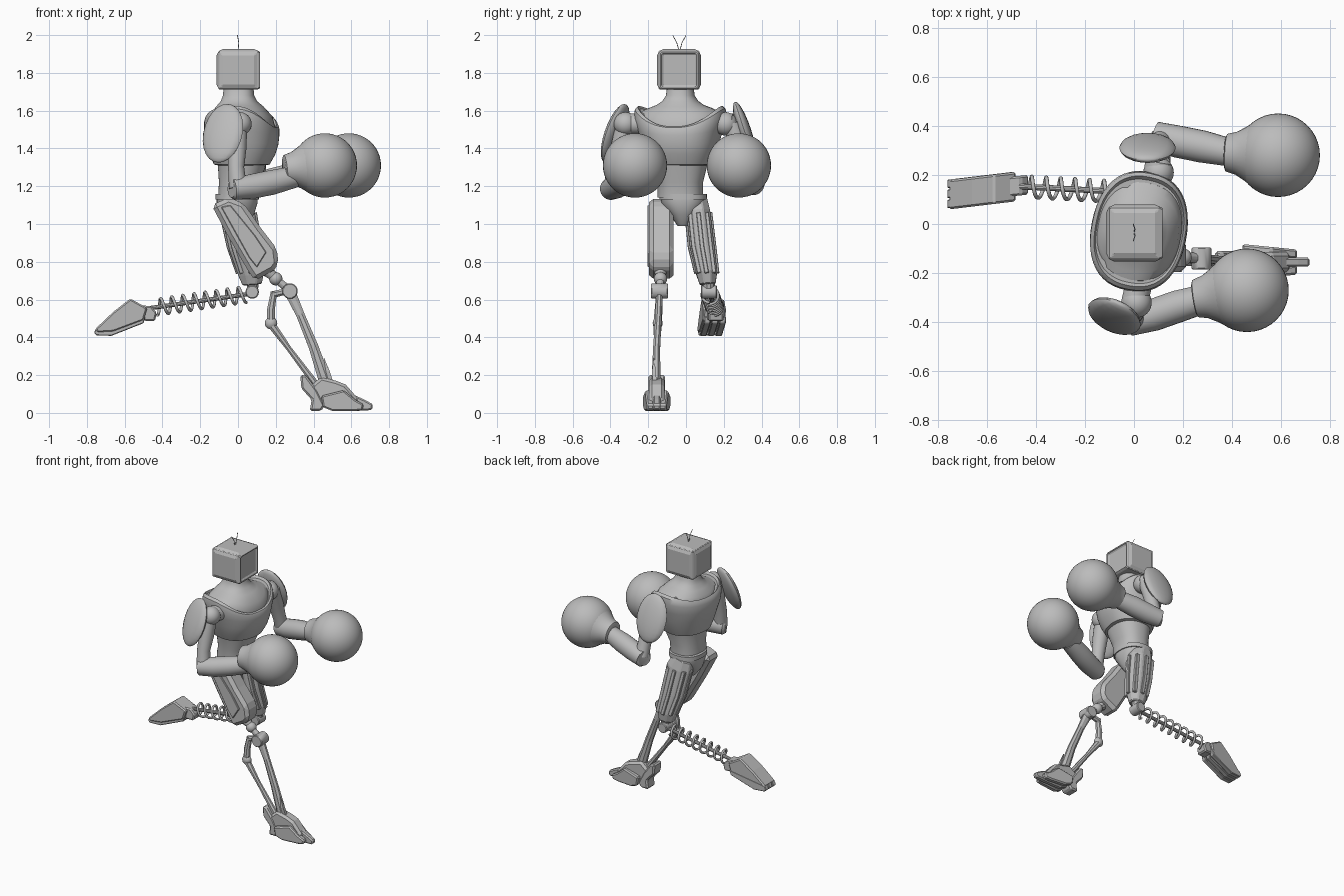
import bpy, bmesh, math
from mathutils import Vector, Matrix

if "Cube" in bpy.data.objects:
    bpy.data.objects.remove(bpy.data.objects["Cube"])

grey = bpy.data.materials.new("plain_grey")
grey.use_nodes = True
grey.diffuse_color = (0.5, 0.5, 0.5, 1)
grey.node_tree.nodes["Principled BSDF"].inputs["Base Color"].default_value = (0.5, 0.5, 0.5, 1)


def finish(name, bm, smooth=True, bevel=0):
    bmesh.ops.recalc_face_normals(bm, faces=bm.faces)
    mesh = bpy.data.meshes.new(name)
    bm.to_mesh(mesh)
    bm.free()
    mesh.materials.append(grey)
    ob = bpy.data.objects.new(name, mesh)
    bpy.context.collection.objects.link(ob)
    if bevel:
        mod = ob.modifiers.new("bevel", 'BEVEL')
        mod.width, mod.segments = bevel, 1
    if smooth:
        bpy.ops.object.select_all(action='DESELECT')
        ob.select_set(True)
        bpy.context.view_layer.objects.active = ob
        bpy.ops.object.shade_smooth_by_angle(angle=math.radians(35))
    return ob


def skin(bm, rings):
    """Join rings of points into a closed skin."""
    loops = [[bm.verts.new(p) for p in ring] for ring in rings]
    n = len(loops[0])
    for a, b in zip(loops, loops[1:]):
        for i in range(n):
            j = (i + 1) % n
            bm.faces.new((a[i], a[j], b[j], b[i]))
    bm.faces.new(loops[0])
    bm.faces.new(loops[-1])


def limb(name, stations, sides=20, smooth=True, bevel=0):
    """Tapered tube; each station is (x, y, z, radius in xz, radius along y)."""
    pts = [Vector(s[:3]) for s in stations]
    rings = []
    for i, s in enumerate(stations):
        t = (pts[min(i + 1, len(pts) - 1)] - pts[max(i - 1, 0)]).normalized()
        ref = Vector((0, 1, 0)) if abs(t.y) < 0.8 else Vector((1, 0, 0))
        side = (ref - t * ref.dot(t)).normalized()
        up = t.cross(side)
        ring = []
        for k in range(sides):
            a = 2 * math.pi * (k + 0.5) / sides
            ring.append(pts[i] + up * math.cos(a) * s[3] + side * math.sin(a) * s[-1])
        rings.append(ring)
    bm = bmesh.new()
    skin(bm, rings)
    return finish(name, bm, smooth, bevel)


def ball(name, at, r, scale=(1, 1, 1), turn=None, u=40, v=24):
    bm = bmesh.new()
    bmesh.ops.create_uvsphere(bm, u_segments=u, v_segments=v, radius=r)
    m = Matrix.Translation(at) @ (turn or Matrix()) @ Matrix.Diagonal((*scale, 1))
    bmesh.ops.transform(bm, matrix=m, verts=bm.verts)
    return finish(name, bm)


def prism(name, outline, y0, y1, bevel=0.01, shear=0):
    """Side outline in xz, extruded from y0 to y1."""
    bm = bmesh.new()
    x0 = sum(p[0] for p in outline) / len(outline)
    skin(bm, [[(x, y + shear * (x - x0), z) for x, z in outline] for y in (y0, y1)])
    return finish(name, bm, False, bevel)


def wire(name, points, r):
    cu = bpy.data.curves.new(name, 'CURVE')
    cu.dimensions, cu.bevel_depth, cu.bevel_resolution = '3D', r, 2
    cu.use_fill_caps = True
    sp = cu.splines.new('POLY')
    sp.points.add(len(points) - 1)
    for p, co in zip(sp.points, points):
        p.co = (*co, 1)
    cu.materials.append(grey)
    ob = bpy.data.objects.new(name, cu)
    bpy.context.collection.objects.link(ob)


def body(name, stations, cy=-0.03, twist=-11, n=48):
    """Rounded-box rings (z, centre x, rx, ry, front dip, back dip)."""
    rot = Matrix.Rotation(math.radians(twist), 3, 'Z')
    rings = []
    for z, cx, rx, ry, front, back in stations:
        ring = []
        for k in range(n):
            c, s = math.cos(2 * math.pi * k / n), math.sin(2 * math.pi * k / n)
            x = math.copysign(abs(c) ** 0.85, c) * rx
            y = math.copysign(abs(s) ** 0.85, s) * ry
            dip = (front if c > 0 else back) * c * c
            ring.append(rot @ Vector((x, y, 0)) + Vector((cx, cy, z - dip)))
        rings.append(ring)
    bm = bmesh.new()
    skin(bm, rings)
    return finish(name, bm)


# Torso: abdomen, chest shell with scooped neckline, neck, pelvis
body("abdomen", [(1.14, 0, .105, .12, 0, 0), (1.22, .005, .105, .12, 0, 0),
                 (1.30, .02, .125, .14, 0, 0), (1.36, .02, .13, .15, 0, 0)], twist=-5)
body("chest_shell", [(1.31, .02, .12, .14, 0, 0), (1.315, .02, .145, .16, 0, 0),
                     (1.37, .025, .17, .185, 0, 0), (1.43, .025, .185, .205, .01, 0),
                     (1.50, .02, .195, .225, .03, .01), (1.57, .02, .193, .245, .07, .03),
                     (1.61, .02, .188, .24, .10, .05), (1.625, .02, .178, .225, .11, .05),
                     (1.61, .02, .172, .212, .11, .05)])
body("upper_chest_and_neck", [(1.57, .02, .17, .21, .09, .05), (1.60, .02, .172, .20, .09, .05),
                              (1.615, .02, .16, .165, .05, .03), (1.63, .01, .125, .125, .01, .01),
                              (1.65, .005, .095, .095, 0, 0), (1.68, .003, .082, .075, 0, 0),
                              (1.73, .003, .078, .068, 0, 0)])
body("belt", [(1.13, -.005, .115, .125, 0, 0), (1.16, -.005, .115, .125, 0, 0)], -.015, 0)
body("pelvis", [(.99, -.01, .05, .03, 0, 0), (1.05, -.01, .095, .07, 0, 0),
                (1.11, -.005, .108, .115, 0, 0), (1.14, -.005, .108, .118, 0, 0)], -.015, 0)

# Boxy head: raised side panels and a sunken screen facing +x
bm = bmesh.new()
bmesh.ops.create_cube(bm, size=1)
bmesh.ops.transform(bm, matrix=Matrix.Translation((.003, -.037, 1.815))
                    @ Matrix.Diagonal((.215, .215, .205, 1)), verts=bm.verts)
for f in [f for f in bm.faces if f.normal.z > -0.5]:
    normal = f.normal.copy()
    bmesh.ops.inset_individual(bm, faces=[f], thickness=.018)
    if normal.x > 0.5:
        bmesh.ops.translate(bm, vec=normal * .01, verts=f.verts)
        bmesh.ops.inset_individual(bm, faces=[f], thickness=.008)
        bmesh.ops.translate(bm, vec=normal * -.015, verts=f.verts)
    else:
        bmesh.ops.inset_individual(bm, faces=[f], thickness=.01)
        bmesh.ops.translate(bm, vec=normal * .009, verts=f.verts)
finish("head", bm, False, .008)
for tip in (-.07, 0):
    wire("antenna", [(0, -.035, 1.91), (.004, -.035 + (tip + .035) * .4, 1.96), (-.003, tip, 1.999)], .002)

# Arms: shoulder joint, upper arm, forearm, round glove
limb("right_shoulder_joint", [(.03, -.2, 1.53, .055), (.0, -.33, 1.53, .055)])
limb("left_shoulder_joint", [(.08, .13, 1.53, .055), (.10, .25, 1.53, .055)])
ball("right_shoulder_ball", (.01, -.32, 1.53), .062)
ball("left_shoulder_ball", (.10, .21, 1.53), .062)
limb("right_upper_arm", [(0, -.32, 1.53, .05), (-.005, -.35, 1.40, .05),
                         (-.01, -.375, 1.30, .043), (.0, -.39, 1.19, .048)])
limb("left_upper_arm", [(.10, .24, 1.53, .05), (.10, .29, 1.40, .05),
                        (.105, .32, 1.30, .043), (.11, .345, 1.22, .048)])
limb("right_forearm", [(-.035, -.405, 1.185, .045), (-.025, -.40, 1.185, .058),
                       (.08, -.37, 1.20, .066), (.18, -.335, 1.22, .066), (.30, -.30, 1.25, .058)])
limb("left_forearm", [(.075, .365, 1.21, .045), (.085, .36, 1.21, .058),
                      (.18, .335, 1.23, .066), (.28, .315, 1.255, .066), (.42, .285, 1.285, .055)])
for side, x, y, z, dy in (("right", .46, -.27, 1.31, -.032), ("left", .587, .28, 1.31, .01)):
    ball(side + "_glove", (x, y, z), .17)
    limb(side + "_glove_cuff", [(x - f, y + dy * f / .2, z - f * .1, r) for f, r in
                                ((.215, .065), (.21, .077), (.17, .088), (.13, .112), (.08, .148))], 32)

# Shoulder guards: flattened faceted shells leaning inward at the top
for side, at, spin, lean in (("right", (-.08, -.375, 1.48), -25, -20), ("left", (.055, .31, 1.49), 0, 18)):
    turn = Matrix.Rotation(math.radians(spin), 4, 'Z') @ Matrix.Rotation(math.radians(lean), 4, 'X')
    ball(side + "_shoulder_guard", at, 1, (.115, .036, .165), turn, 16, 12)

# Right leg: thigh armour, knee, two-bar shin
prism("right_thigh", [(-.14, 1.10), (-.05, 1.14), (.03, 1.11), (.12, .98), (.205, .87),
                      (.215, .79), (.19, .755), (.09, .70), (.055, .75), (-.05, .93)], -.195, -.065, .022)
prism("right_thigh_panel", [(-.09, 1.09), (-.04, 1.10), (.09, .94), (.15, .85), (.10, .77),
                            (.06, .82)], -.205, -.19, .004)
ball("right_knee_ball", (.20, -.135, .71), .035)
limb("right_knee_link", [(.16, -.135, .75, .035), (.20, -.135, .71, .02), (.27, -.14, .65, .022)], 10)
limb("right_knee_axle", [(.275, -.185, .645, .042), (.275, -.095, .645, .042)], 12, bevel=.005)
limb("right_knee_arm", [(.30, -.14, .655, .016), (.18, -.14, .625, .02)], 8)
limb("right_shin_front", [(.275, -.14, .64, .032, .02), (.33, -.145, .52, .024, .018),
                          (.40, -.155, .35, .028, .02), (.47, -.16, .14, .036, .026)], 8, False)
limb("right_shin_rear", [(.19, -.14, .64, .018), (.175, -.145, .55, .022), (.175, -.15, .47, .024),
                         (.27, -.155, .34, .015), (.42, -.16, .14, .02)], 8, False)
ball("right_shin_joint", (.175, -.15, .475), .033, (1, .8, 1), None, 16, 10)
limb("right_shin_spike", [(.455, -.17, .29, .002), (.475, -.17, .22, .014), (.50, -.165, .14, .016)], 4, False)

# Standing foot: heel, instep and splayed toes
prism("right_heel", [(.33, .20), (.36, .20), (.42, .12), (.46, .04), (.44, .01), (.38, .01), (.39, .07), (.335, .13)],
      -.20, -.11)
prism("right_instep", [(.37, .13), (.44, .19), (.52, .17), (.57, .15), (.64, .07), (.62, .03), (.44, .04)],
      -.195, -.115, .015)
for i in (-1, 0, 1):
    reach = .0 if i == 0 else -.05
    prism("right_toe", [(.44, .09), (.56, .12), (.67 + reach, .07), (.715 + reach, .045),
                        (.71 + reach, .015), (.62, .01), (.50, .01), (.45, .03)],
          -.174 + i * .042, -.136 + i * .042, .008, -.1 * i)

# Left leg: ribbed thigh, knee, spring shin, trailing foot
thigh = [(-.02, .055, 1.13, .075, .06), (.0, .065, 1.06, .095, .068), (.035, .085, .88, .09, .07),
         (.07, .11, .74, .075, .06), (.075, .115, .68, .055, .045)]
limb("left_thigh", thigh, 8, False, .006)
for k in range(8):
    a = math.pi * k / 4
    limb("left_thigh_rib", [(x + math.cos(a) * rx * .92, y + math.sin(a) * ry * .92, z, .018, .016)
                            for x, y, z, rx, ry in thigh[1:4]], 4, False, .003)
limb("left_knee_axle", [(.075, .08, .64, .036), (.075, .165, .64, .036)], 14, bevel=.005)
limb("left_knee_stem", [(.08, .12, .71, .035), (.075, .12, .64, .03)], 10)
start, end = Vector((.06, .125, .63)), Vector((-.50, .155, .55))
limb("spring_rod", [(*start, .012), (*end, .012)], 10)
axis = (end - start).normalized()
u = axis.cross(Vector((0, 1, 0))).normalized()
v = axis.cross(u)
turns, steps = 8, 18
wire("spring_coil", [start.lerp(end, .04 + .84 * k / (turns * steps))
                     + u * .043 * math.cos(2 * math.pi * k / steps)
                     + v * .043 * math.sin(2 * math.pi * k / steps)
                     for k in range(turns * steps + 1)], .008)
prism("left_ankle", [(-.43, .53), (-.46, .565), (-.52, .57), (-.53, .49), (-.44, .485)], .115, .195, .008, .1)
prism("left_foot", [(-.48, .555), (-.57, .605), (-.66, .535), (-.755, .445), (-.745, .425), (-.66, .43), (-.50, .49)],
      .075, .195, .008, .12)
for i in range(3):
    prism("left_sole_strip", [(-.49, .51), (-.75, .45), (-.762, .425), (-.75, .41), (-.67, .408), (-.50, .475)],
          .077 + i * .041, .111 + i * .041, .004, .12)
